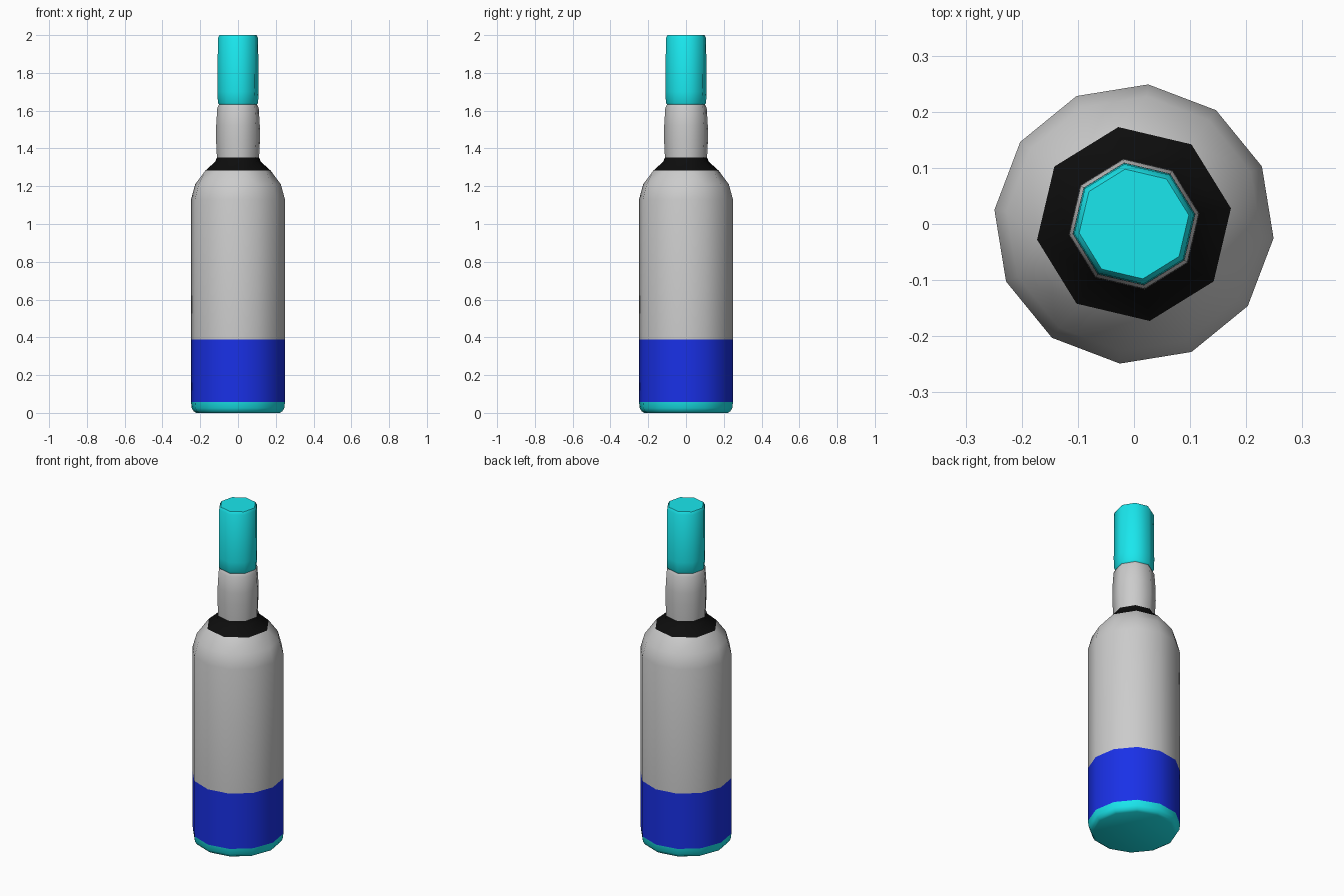
import bpy, bmesh
from math import cos, sin, radians

if "Cube" in bpy.data.objects:
    bpy.data.objects.remove(bpy.data.objects["Cube"])


def material(name, rgb):
    m = bpy.data.materials.new(name)
    m.diffuse_color = (*rgb, 1)
    m.use_nodes = True
    m.node_tree.nodes["Principled BSDF"].inputs["Base Color"].default_value = m.diffuse_color
    return m


cyan = material("cyan", (0.01, 0.80, 0.85))
blue = material("blue", (0.01, 0.03, 0.80))
black = material("black", (0.004, 0.004, 0.004))

WIDE = (12, -5.8)   # sides and turn of the bottle body
SLIM = (8, 9.2)     # sides and turn of the neck parts


def lathe(name, rings, mat=None, bottom=False, top=False):
    """Stack of (z, radius, (sides, turn)) rings, skinned from bottom to top."""
    bm = bmesh.new()
    loops = []
    for z, r, (n, turn) in rings:
        vs = []
        for i in range(n):
            a = radians(turn + 360 * i / n)
            vs.append(bm.verts.new((r * cos(a), r * sin(a), z)))
        loops.append(vs)
    for lo, hi in zip(loops, loops[1:]):
        # zip neighbouring rings together, quads where the counts match
        n, m = len(lo), len(hi)
        if n == m:
            for i in range(n):
                j = (i + 1) % n
                bm.faces.new((lo[i], lo[j], hi[j], hi[i]))
        else:
            i = j = 0
            while i < n or j < m:
                if j >= m or (i < n and (i + 0.5) / n <= (j + 0.5) / m):
                    bm.faces.new((lo[i % n], lo[(i + 1) % n], hi[j % m]))
                    i += 1
                else:
                    bm.faces.new((lo[i % n], hi[(j + 1) % m], hi[j % m]))
                    j += 1
    if bottom:
        bm.faces.new(loops[0][::-1])
    if top:
        bm.faces.new(loops[-1])
    me = bpy.data.meshes.new(name)
    bm.to_mesh(me)
    bm.free()
    if mat:
        me.materials.append(mat)
    ob = bpy.data.objects.new(name, me)
    bpy.context.collection.objects.link(ob)
    bpy.ops.object.select_all(action='DESELECT')
    ob.select_set(True)
    bpy.context.view_layer.objects.active = ob
    bpy.ops.object.shade_smooth_by_angle(angle=radians(50))
    return ob


# Rounded foot
lathe("base", [(0, 0.222, WIDE), (0.008, 0.236, WIDE), (0.025, 0.246, WIDE),
               (0.058, 0.25, WIDE)], cyan, bottom=True)
# Coloured band
lathe("lower_band", [(0.058, 0.25, WIDE), (0.388, 0.25, WIDE)], blue)
# Main glass and shoulder, going from twelve sides to eight
lathe("body", [(0.388, 0.25, WIDE), (1.13, 0.25, WIDE), (1.21, 0.228, WIDE),
               (1.283, 0.175, SLIM)])
# Dark collar under the neck
lathe("collar", [(1.283, 0.175, SLIM), (1.33, 0.122, SLIM),
                 (1.353, 0.113, SLIM)], black)
# Slightly bulging neck
lathe("neck", [(1.353, 0.113, SLIM), (1.45, 0.118, SLIM), (1.52, 0.117, SLIM),
               (1.615, 0.111, SLIM), (1.632, 0.102, SLIM)], top=True)
# Cap with eased edges
lathe("cap", [(1.632, 0.102, SLIM), (1.642, 0.108, SLIM), (1.70, 0.110, SLIM),
              (1.985, 0.108, SLIM), (2.0, 0.099, SLIM)],
      cyan, bottom=True, top=True)
